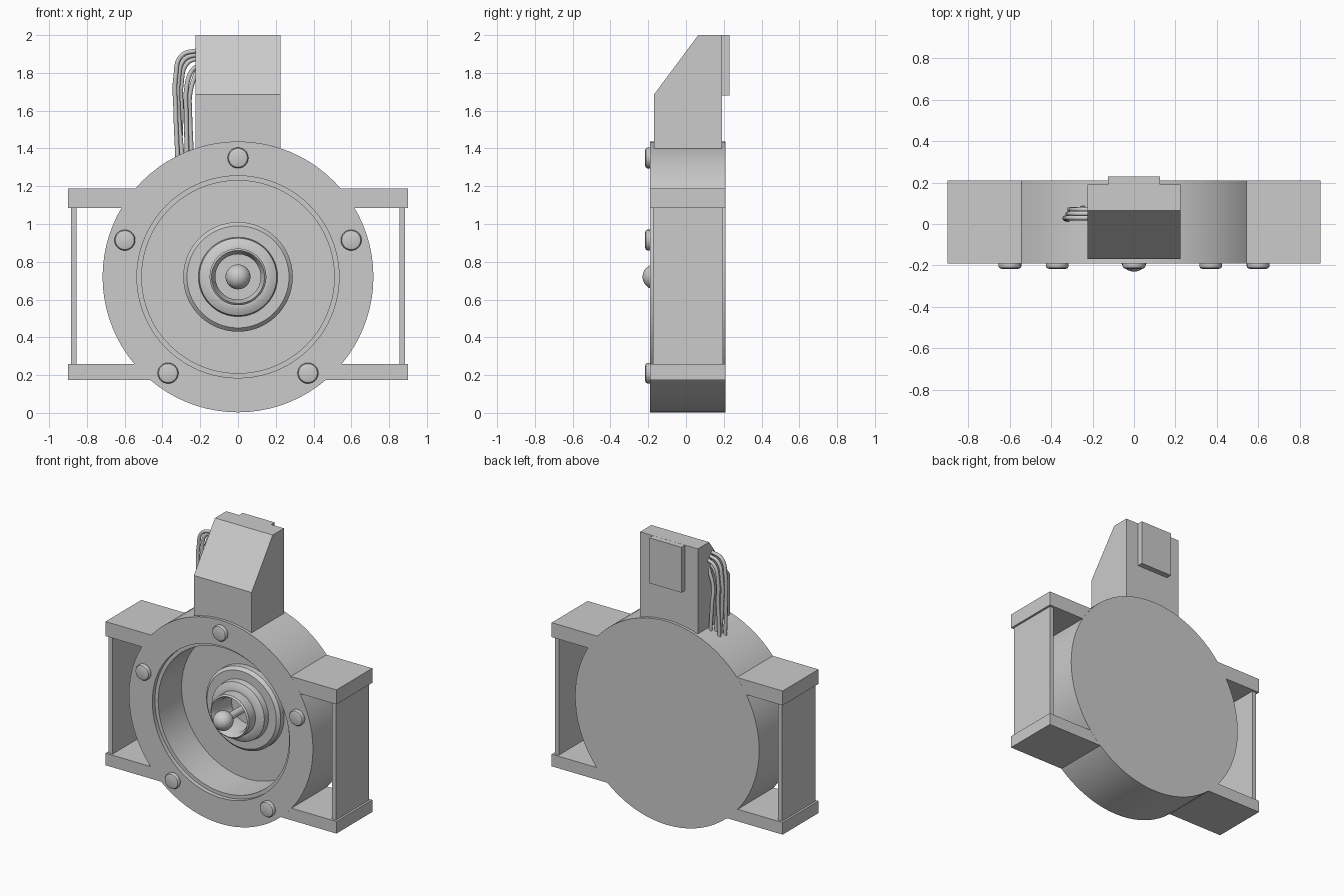
import bpy, bmesh, math
from mathutils import Vector

if "Cube" in bpy.data.objects:
    bpy.data.objects.remove(bpy.data.objects["Cube"], do_unlink=True)

grey = bpy.data.materials.new("light grey")
grey.use_nodes = True
COLOUR = (0.6, 0.6, 0.6, 1)
grey.diffuse_color = COLOUR
grey.node_tree.nodes["Principled BSDF"].inputs["Base Color"].default_value = COLOUR

AXIS_Z = 0.72


def finish(name, bm, smooth=True):
    bmesh.ops.recalc_face_normals(bm, faces=bm.faces)
    mesh = bpy.data.meshes.new(name)
    bm.to_mesh(mesh)
    bm.free()
    mesh.materials.append(grey)
    obj = bpy.data.objects.new(name, mesh)
    bpy.context.collection.objects.link(obj)
    if smooth:
        bpy.ops.object.select_all(action="DESELECT")
        obj.select_set(True)
        bpy.context.view_layer.objects.active = obj
        bpy.ops.object.shade_smooth_by_angle(angle=math.radians(30))
    return obj


def lathe(name, profile, x=0, z=AXIS_Z, steps=80):
    """Turn (radius, y) points about an axis running front to back."""
    bm = bmesh.new()
    verts = [bm.verts.new((x + r, y, z)) for r, y in profile]
    edges = [bm.edges.new(pair) for pair in zip(verts, verts[1:])]
    bmesh.ops.spin(bm, geom=verts + edges, cent=(x, 0, z), axis=(0, 1, 0),
                   angle=math.tau, steps=steps)
    bmesh.ops.remove_doubles(bm, verts=bm.verts, dist=0.0001)
    return finish(name, bm)


def prism(name, outline, x0, x1):
    """Extrude a (y, z) outline from x0 to x1."""
    bm = bmesh.new()
    face = bm.faces.new([bm.verts.new((x0, y, z)) for y, z in outline])
    ext = bmesh.ops.extrude_face_region(bm, geom=[face])
    moved = [v for v in ext["geom"] if isinstance(v, bmesh.types.BMVert)]
    bmesh.ops.translate(bm, verts=moved, vec=(x1 - x0, 0, 0))
    return finish(name, bm, smooth=False)


def box(name, x0, x1, y0, y1, z0, z1):
    return prism(name, [(y0, z0), (y1, z0), (y1, z1), (y0, z1)], x0, x1)


# Round housing with stepped recess and central hub
lathe("housing", [
    (0, 0.21), (0.717, 0.21), (0.717, -0.19), (0.535, -0.19), (0.535, -0.16),
    (0.51, -0.16), (0.51, 0.10), (0.29, 0.10), (0.29, 0.06), (0.27, 0.04),
    (0.21, 0.04), (0.205, 0.0), (0.17, -0.02), (0.15, -0.02), (0.15, -0.09),
    (0.14, -0.10), (0.12, -0.06), (0.12, 0.10), (0, 0.10)])

# Shaft with ball tip
lathe("shaft", [(0, 0.11), (0.025, 0.11), (0.025, -0.15), (0, -0.15)], steps=24)
arc = [math.pi * i / 16 for i in range(17)]
lathe("shaft_ball", [(0.066 * math.sin(a), -0.164 - 0.066 * math.cos(a))
                     for a in arc], steps=32)

# Ring of rounded bolts
for i in range(5):
    a = math.radians(90 + 72 * i)
    lathe(f"bolt_{i + 1}", [
        (0, -0.18), (0.055, -0.18), (0.055, -0.205), (0.05, -0.213),
        (0.038, -0.217), (0, -0.217)],
        0.63 * math.cos(a), AXIS_Z + 0.63 * math.sin(a), 24)

# Side brackets: two shelves joined by an outer plate
for side, s in (("left", 1), ("right", -1)):
    box(f"{side}_upper_shelf", s * 0.5, s * 0.9, -0.1895, 0.2095, 1.085, 1.187)
    box(f"{side}_lower_shelf", s * 0.42, s * 0.9, -0.1895, 0.2095, 0.175, 0.26)
    box(f"{side}_side_plate", s * 0.855, s * 0.885, -0.175, 0.195, 0.25, 1.095)

# Terminal block with sloped front and rear pad
prism("terminal_block", [(-0.17, 1.36), (-0.17, 1.685), (0.065, 2.0),
                         (0.19, 2.0), (0.19, 1.36)], -0.225, 0.225)
box("rear_pad", -0.125, 0.125, 0.18, 0.23, 1.68, 1.9995)

# Wires looping from the block down to the housing
wires = [  # exit y, exit z, bulge x, foot x, foot y
    (0.03, 1.92, -0.33, -0.32, 0.02), (0.05, 1.90, -0.315, -0.295, 0.04),
    (0.07, 1.88, -0.30, -0.31, 0.07), (0.04, 1.84, -0.275, -0.27, 0.05),
    (0.06, 1.82, -0.255, -0.245, 0.08)]
for i, (y, z, bulge, foot, foot_y) in enumerate(wires):
    path = [(-0.21, y, z), (bulge + 0.03, y, z - 0.03), (bulge, y, z - 0.14),
            (bulge, (y + foot_y) / 2, 1.6), (foot, foot_y, 1.35)]
    curve = bpy.data.curves.new(f"wire_{i + 1}", "CURVE")
    curve.dimensions = "3D"
    curve.bevel_depth = 0.012
    curve.bevel_resolution = 2
    curve.use_fill_caps = True
    spline = curve.splines.new("BEZIER")
    spline.bezier_points.add(len(path) - 1)
    for point, co in zip(spline.bezier_points, path):
        point.co = Vector(co)
        point.handle_left_type = point.handle_right_type = "AUTO"
    curve.materials.append(grey)
    bpy.context.collection.objects.link(bpy.data.objects.new(f"wire_{i + 1}", curve))
